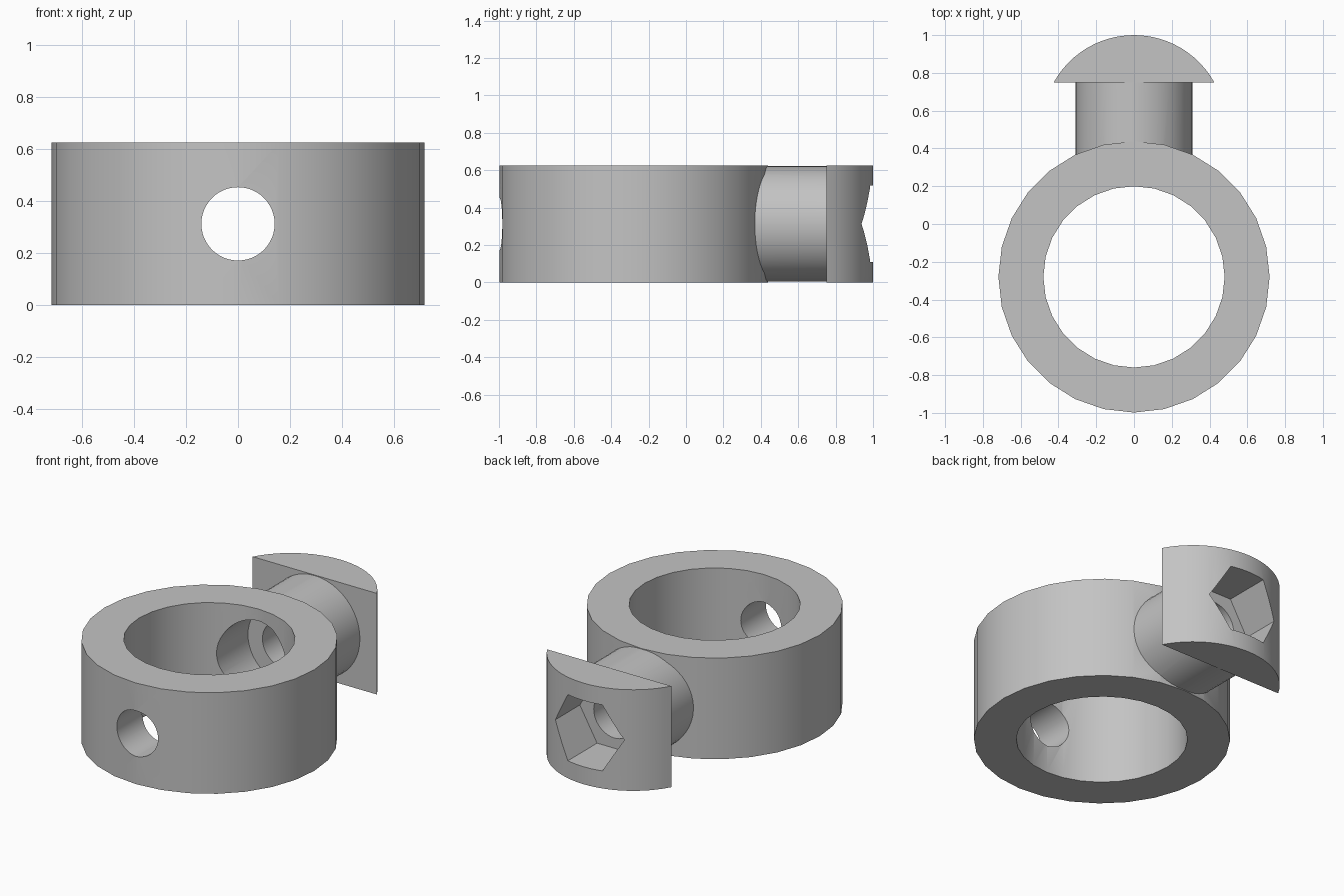
import bpy
import bmesh
import math
from mathutils import Matrix, Vector

cube = bpy.data.objects.get("Cube")
if cube:
    bpy.data.objects.remove(cube, do_unlink=True)

HEIGHT = 0.625
MID = HEIGHT / 2
RING_Y = -0.28

grey = bpy.data.materials.new("plain grey")
grey.use_nodes = True
grey.diffuse_color = (0.55, 0.55, 0.55, 1)
grey.node_tree.nodes["Principled BSDF"].inputs["Base Color"].default_value = grey.diffuse_color


def add_object(name, bm):
    bmesh.ops.recalc_face_normals(bm, faces=bm.faces[:])
    mesh = bpy.data.meshes.new(name)
    bm.to_mesh(mesh)
    bm.free()
    mesh.materials.append(grey)
    obj = bpy.data.objects.new(name, mesh)
    bpy.context.collection.objects.link(obj)
    return obj


def prism(name, radius, depth, sides, matrix):
    bm = bmesh.new()
    bmesh.ops.create_cone(bm, cap_ends=True, segments=sides, radius1=radius,
                          radius2=radius, depth=depth, matrix=matrix)
    return add_object(name, bm)


def upright(name, radius, depth, sides):
    return prism(name, radius, depth, sides, Matrix.Translation((0, RING_Y, MID)))


def along_y(name, radius, start, end, sides=48):
    # Sideways prism whose first corner points along x
    turn = Matrix.Rotation(math.pi / 2, 4, 'X') @ Matrix.Rotation(math.pi / 2, 4, 'Z')
    if sides == 6:
        turn = Matrix.Rotation(math.pi / 2, 4, 'X') @ Matrix.Rotation(math.pi / 6, 4, 'Z')
    place = Matrix.Translation((0, (start + end) / 2, MID))
    obj = prism(name, radius, end - start, sides, place @ turn)
    if sides == 6:
        # Keep the flats at the top and bottom
        tallest = max(v.co.z for v in obj.data.vertices) - MID
        if tallest > radius * 0.95:
            obj.data.transform(place @ Matrix.Rotation(math.pi / 6, 4, 'Y') @ place.inverted())
    return obj


def combine(target, tool, operation):
    tool.hide_render = True
    mod = target.modifiers.new(operation.lower(), 'BOOLEAN')
    mod.operation = operation
    mod.solver = 'EXACT'
    mod.object = tool
    bpy.context.view_layer.update()
    graph = bpy.context.evaluated_depsgraph_get()
    result = bpy.data.meshes.new_from_object(target.evaluated_get(graph))
    target.modifiers.clear()
    target.data = result
    bpy.data.objects.remove(tool, do_unlink=True)


# Ring and neck
body = upright("ring_with_socket_head", 0.718, HEIGHT, 28)
combine(body, along_y("neck", 0.309, 0.0, 0.8), 'UNION')

# Domed head: a circular segment raised to full height
head_radius, flat_y = 0.486, 0.75
centre_y = 1 - head_radius
half = math.acos((flat_y - centre_y) / head_radius)
steps = 24
bm = bmesh.new()
outline = []
for i in range(steps + 1):
    a = -half + 2 * half * i / steps
    outline.append(bm.verts.new((head_radius * math.sin(a),
                                 centre_y + head_radius * math.cos(a), 0)))
face = bm.faces.new(outline)
lifted = bmesh.ops.extrude_face_region(bm, geom=[face])["geom"]
bmesh.ops.translate(bm, vec=Vector((0, 0, HEIGHT)),
                    verts=[v for v in lifted if isinstance(v, bmesh.types.BMVert)])
combine(body, add_object("head", bm), 'UNION')

# Main bore, through hole, inner counterbore and hexagonal socket
combine(body, upright("bore_cutter", 0.48, HEIGHT * 2, 28), 'DIFFERENCE')
combine(body, along_y("hole_cutter", 0.141, -1.2, 0.9), 'DIFFERENCE')
combine(body, along_y("counterbore_cutter", 0.24, -0.1, 0.44), 'DIFFERENCE')
combine(body, along_y("hex_cutter", 0.236, 0.70, 1.2, 6), 'DIFFERENCE')

# Smooth curved walls with crisp edges
bpy.ops.object.select_all(action='DESELECT')
body.select_set(True)
bpy.context.view_layer.objects.active = body
bpy.ops.object.shade_smooth_by_angle(angle=math.radians(30))
